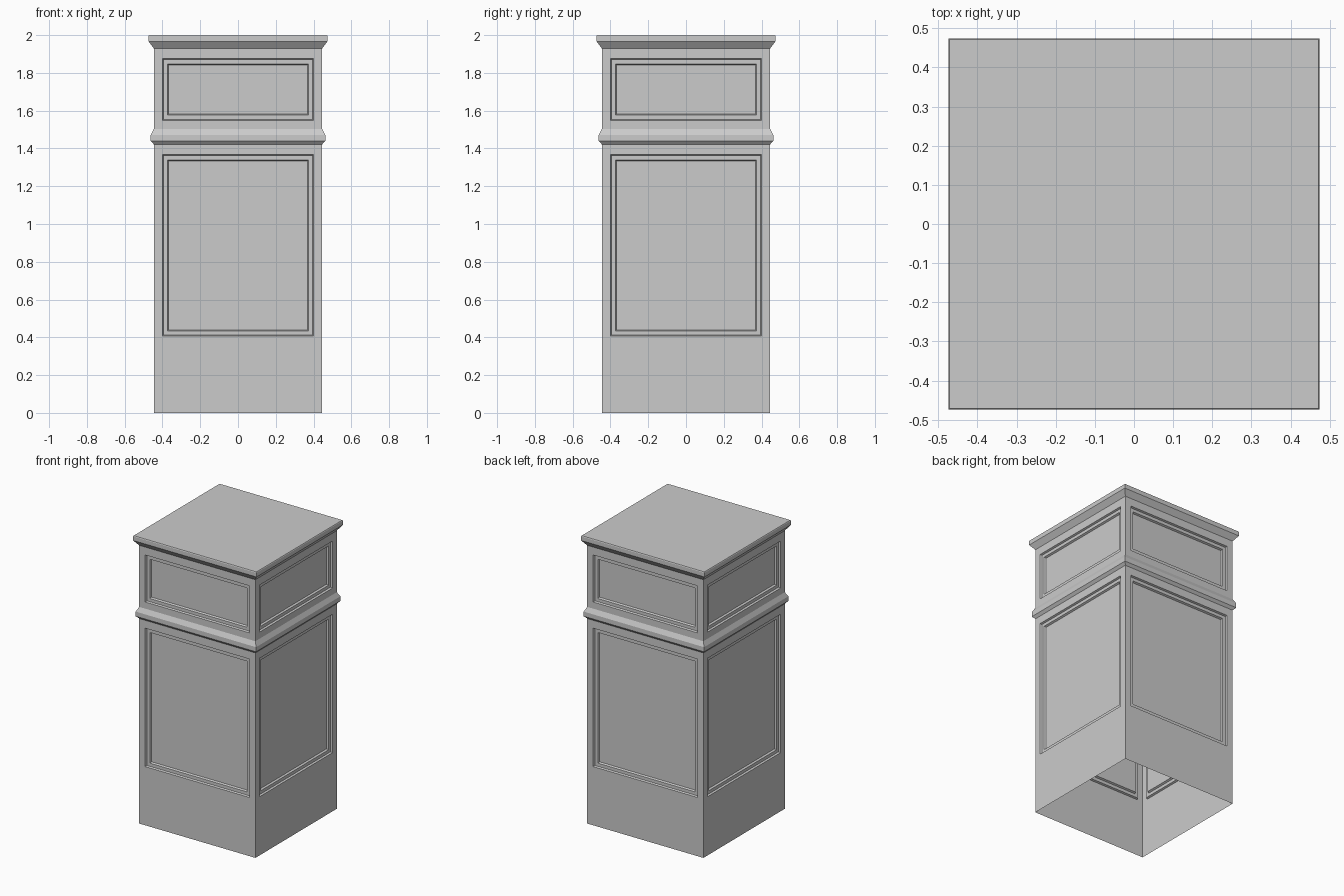
import bpy, bmesh

if "Cube" in bpy.data.objects:
    bpy.data.objects.remove(bpy.data.objects["Cube"])

# Square profile: (half width, height) from open foot to cap
PROFILE = [(0.446, 0.0), (0.446, 0.361), (0.446, 1.413),
           (0.446, 1.422), (0.462, 1.44), (0.462, 1.472), (0.446, 1.503),
           (0.446, 1.921), (0.446, 1.93), (0.474, 1.967), (0.474, 1.995), (0.471, 2.0)]
PANEL_BANDS = (1, 6)   # profile spans that carry a recessed panel on each side

bm = bmesh.new()
rings = [[bm.verts.new((sx * r, sy * r, z))
          for sx, sy in ((-1, -1), (1, -1), (1, 1), (-1, 1))] for r, z in PROFILE]

# Walls, mouldings and cap; the underside stays open
panels = []
for i, (low, high) in enumerate(zip(rings, rings[1:])):
    for k in range(4):
        n = (k + 1) % 4
        f = bm.faces.new((low[k], low[n], high[n], high[k]))
        if i in PANEL_BANDS:
            panels.append(f)
bm.faces.new(rings[-1])
bm.normal_update()

# Panels: margin, first step, flat frame, second step
for thickness, depth in ((0.046, 0), (0.005, -0.012), (0.022, 0), (0.006, -0.012)):
    bmesh.ops.inset_individual(bm, faces=panels, thickness=thickness, depth=depth,
                               use_even_offset=True)
    bm.normal_update()

mesh = bpy.data.meshes.new("pedestal")
bm.to_mesh(mesh)
bm.free()
bpy.context.collection.objects.link(bpy.data.objects.new("pedestal", mesh))
